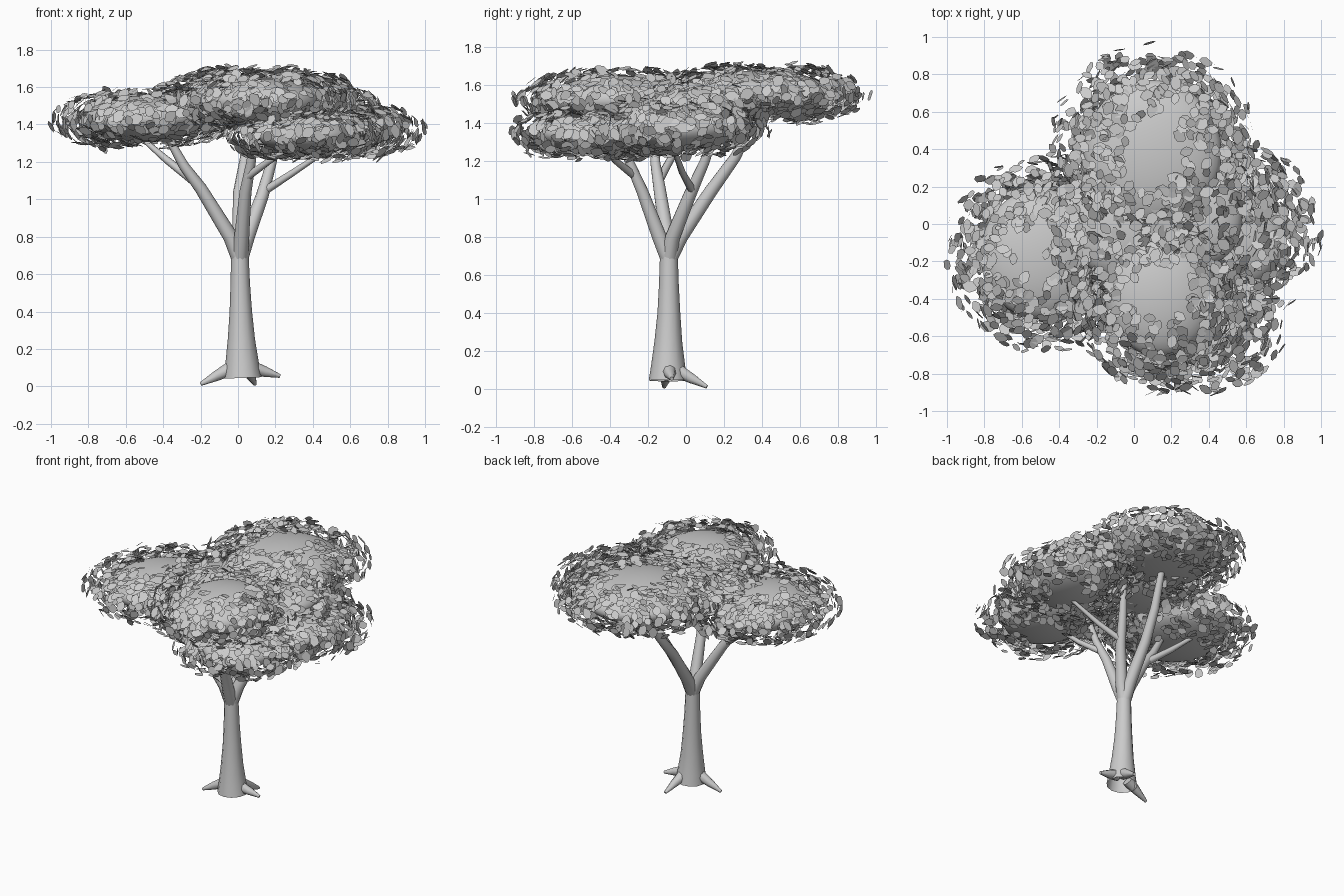
import bpy, bmesh, math, random
from mathutils import Vector, Matrix

if "Cube" in bpy.data.objects:
    bpy.data.objects.remove(bpy.data.objects["Cube"])

random.seed(7)


def finish(name, bm, smooth=True):
    me = bpy.data.meshes.new(name)
    if smooth:
        bmesh.ops.recalc_face_normals(bm, faces=bm.faces[:])
    bm.to_mesh(me)
    bm.free()
    ob = bpy.data.objects.new(name, me)
    bpy.context.collection.objects.link(ob)
    if smooth:
        bpy.ops.object.select_all(action='DESELECT')
        ob.select_set(True)
        bpy.context.view_layer.objects.active = ob
        bpy.ops.object.shade_smooth_by_angle(angle=math.radians(50))
    return ob


def limb(name, path, sides=10, base=True):
    """Tapered tube through (x, y, z, radius) points."""
    bm = bmesh.new()
    pts = [Vector(p[:3]) for p in path]
    rings = []
    for i, p in enumerate(pts):
        d = pts[min(i + 1, len(pts) - 1)] - pts[max(i - 1, 0)]
        q = Vector((0, 0, 1)).rotation_difference(d)
        rings.append([bm.verts.new(p + q @ Vector((path[i][3] * math.cos(a), path[i][3] * math.sin(a), 0)))
                      for a in (2 * math.pi * k / sides for k in range(sides))])
    for a, b in zip(rings, rings[1:]):
        for k in range(sides):
            n = (k + 1) % sides
            bm.faces.new((a[k], a[n], b[n], b[k]))
    if base:
        bm.faces.new(rings[0][::-1])
    bm.faces.new(rings[-1])
    return finish(name, bm)


# Trunk, open underneath
limb("trunk", [(.025, -.094, .045, .102), (.022, -.094, .12, .09), (.018, -.093, .25, .073), (.015, -.09, .4, .06),
               (.012, -.09, .55, .052), (.01, -.09, .7, .047)], 12, False)

# Roots
for i, (s, e) in enumerate([((-.03, -.1, .1), (-.2, -.115, .012)), ((.07, -.09, .1), (.225, -.075, .055)),
                            ((.05, -.05, .1), (.09, .11, .012))]):
    m = [(a + b) / 2 for a, b in zip(s, e)]
    limb(f"root_{i + 1}", [(*s, .04), (*m, .028), (*e, .01)], 8)

# Branches and twigs
limb("branch_left", [(.01, -.09, .68, .044), (-.04, -.1, .8, .04), (-.2, -.14, 1.06, .033),
                     (-.29, -.16, 1.18, .027), (-.4, -.17, 1.38, .018)])
limb("branch_back", [(.01, -.09, .68, .044), (.01, -.03, .8, .042), (.01, .13, 1.04, .036),
                     (.04, .26, 1.22, .03), (.08, .39, 1.48, .02)])
limb("branch_front", [(.01, -.09, .68, .044), (.02, -.14, .8, .04), (.04, -.23, 1.04, .032),
                      (.07, -.3, 1.2, .025), (.1, -.38, 1.46, .018)])
limb("branch_right", [(.01, -.09, .68, .044), (.05, -.07, .8, .04), (.13, .02, 1.02, .034),
                      (.18, .1, 1.2, .027), (.24, .19, 1.48, .02)])
limb("twig_left", [(-.24, -.14, 1.1, .024), (-.38, -.08, 1.21, .02), (-.53, -.02, 1.34, .012)], 8)
limb("twig_right", [(.15, .03, 1.05, .022), (.29, -.02, 1.14, .018), (.5, -.07, 1.28, .012)], 8)
limb("twig_front", [(.05, -.27, 1.12, .022), (.16, -.37, 1.2, .018), (.32, -.45, 1.3, .012)], 8)

# Foliage lobes: centre, radii, leaf count
LOBES = {
    "back": ((.1, .38, 1.55), (.37, .39, .125), 900),
    "front": ((.14, -.37, 1.52), (.3, .34, .13), 750),
    "left": ((-.5, -.16, 1.43), (.32, .35, .125), 750),
    "right": ((.54, -.05, 1.37), (.27, .3, .12), 600),
    "low_front": ((.37, -.47, 1.34), (.26, .29, .105), 550),
    "centre": ((-.02, -.02, 1.5), (.34, .28, .11), 550),
    "shoulder": ((.4, .05, 1.49), (.18, .26, .09), 350),
}
# Pointed leaf outline, length along y
LEAF = [(0, -.5), (.3, -.25), (.38, .1), (.14, .45), (-.08, .5), (-.36, .12), (-.26, -.28)]


def add_leaves(bm, c, r, count):
    c = Vector(c)
    for _ in range(count):
        a = random.uniform(0, 2 * math.pi)
        s = random.uniform(-.9, .93)
        h = math.sqrt(1 - s * s)
        u = Vector((h * math.cos(a), h * math.sin(a), s))
        off = random.uniform(.01, .2)
        p = c + Vector((u.x * (r[0] + off), u.y * (r[1] + off), u.z * (r[2] + .2 * off + .015)))
        n = Vector((u.x / r[0], u.y / r[1], u.z / r[2])).normalized()
        n = (n + Vector([random.uniform(-.45, .45) for _ in range(3)])).normalized()
        q = n.to_track_quat('Z', 'Y') @ Matrix.Rotation(random.uniform(0, 6.28), 3, 'Z').to_quaternion()
        size = random.uniform(.06, .085)
        bm.faces.new([bm.verts.new(p + q @ Vector((x * size, y * size, 0))) for x, y in LEAF])


for name, (c, r, count) in LOBES.items():
    bm = bmesh.new()
    bmesh.ops.create_uvsphere(bm, u_segments=32, v_segments=18, radius=1,
                              matrix=Matrix.Translation(c) @ Matrix.Diagonal((*r, 1)))
    finish("foliage_" + name, bm)
    bm = bmesh.new()
    add_leaves(bm, c, r, count)
    finish("leaves_" + name, bm, False)
